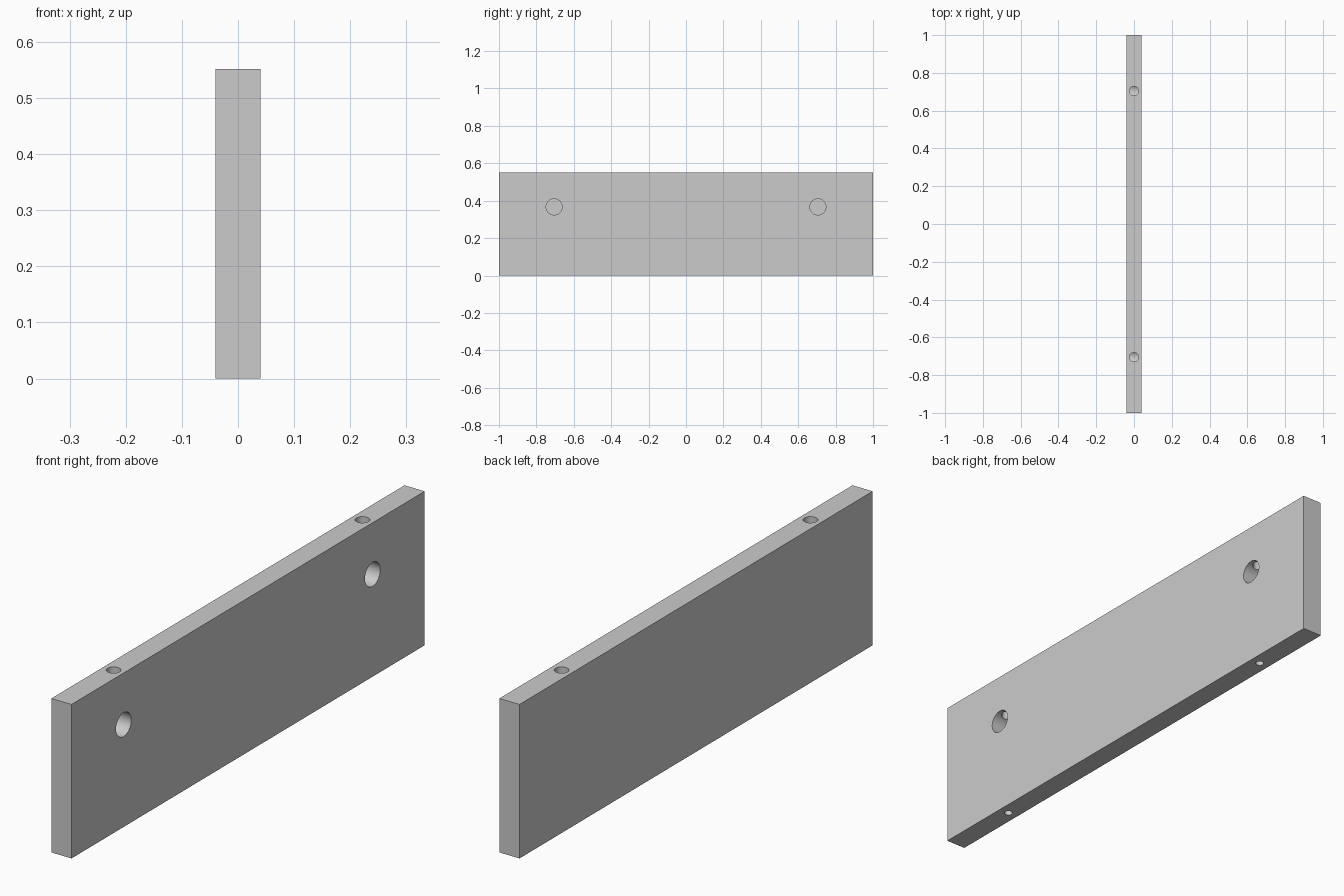
import bpy
from math import pi

if "Cube" in bpy.data.objects:
    bpy.data.objects.remove(bpy.data.objects["Cube"])

T, H = 0.08, 0.552            # panel thickness and height
HOLE_Y, CAM_Z = 0.705, 0.367  # hole row and cam hole height

# Panel
bpy.ops.mesh.primitive_cube_add(size=1, location=(0, 0, H / 2))
panel = bpy.context.object
panel.name = "drilled_panel"
panel.scale = (T, 2, H)
bpy.ops.object.transform_apply(location=True, rotation=True, scale=True)


def drill(name, radius, length, centre, rotation=(0, 0, 0)):
    """Cut a round hole out of the panel."""
    bpy.ops.mesh.primitive_cylinder_add(vertices=48, radius=radius, depth=length,
                                        location=centre, rotation=rotation)
    cutter = bpy.context.object
    cutter.name = name
    cutter.hide_render = True
    mod = panel.modifiers.new(name, 'BOOLEAN')
    mod.operation = 'DIFFERENCE'
    mod.solver = 'EXACT'
    mod.object = cutter
    bpy.context.view_layer.objects.active = panel
    bpy.ops.object.modifier_apply(modifier=mod.name)
    bpy.data.objects.remove(cutter)


for y in (-HOLE_Y, HOLE_Y):
    # Blind cam hole in the right face
    drill("cam_hole", 0.043, 0.09, (-0.03 + 0.045, y, CAM_Z), (0, pi / 2, 0))
    # Bolt hole from the top edge into the cam hole
    drill("bolt_hole", 0.024, 0.25, (0, y, CAM_Z + 0.125), (0, 0, 0))
    # Blind pilot hole in the bottom edge
    drill("pilot_hole", 0.0145, 0.14, (0, y, 0), (0, 0, 0))

# Smooth hole walls, crisp edges
bpy.ops.object.select_all(action='DESELECT')
panel.select_set(True)
bpy.context.view_layer.objects.active = panel
bpy.ops.object.shade_smooth_by_angle(angle=pi / 6)
